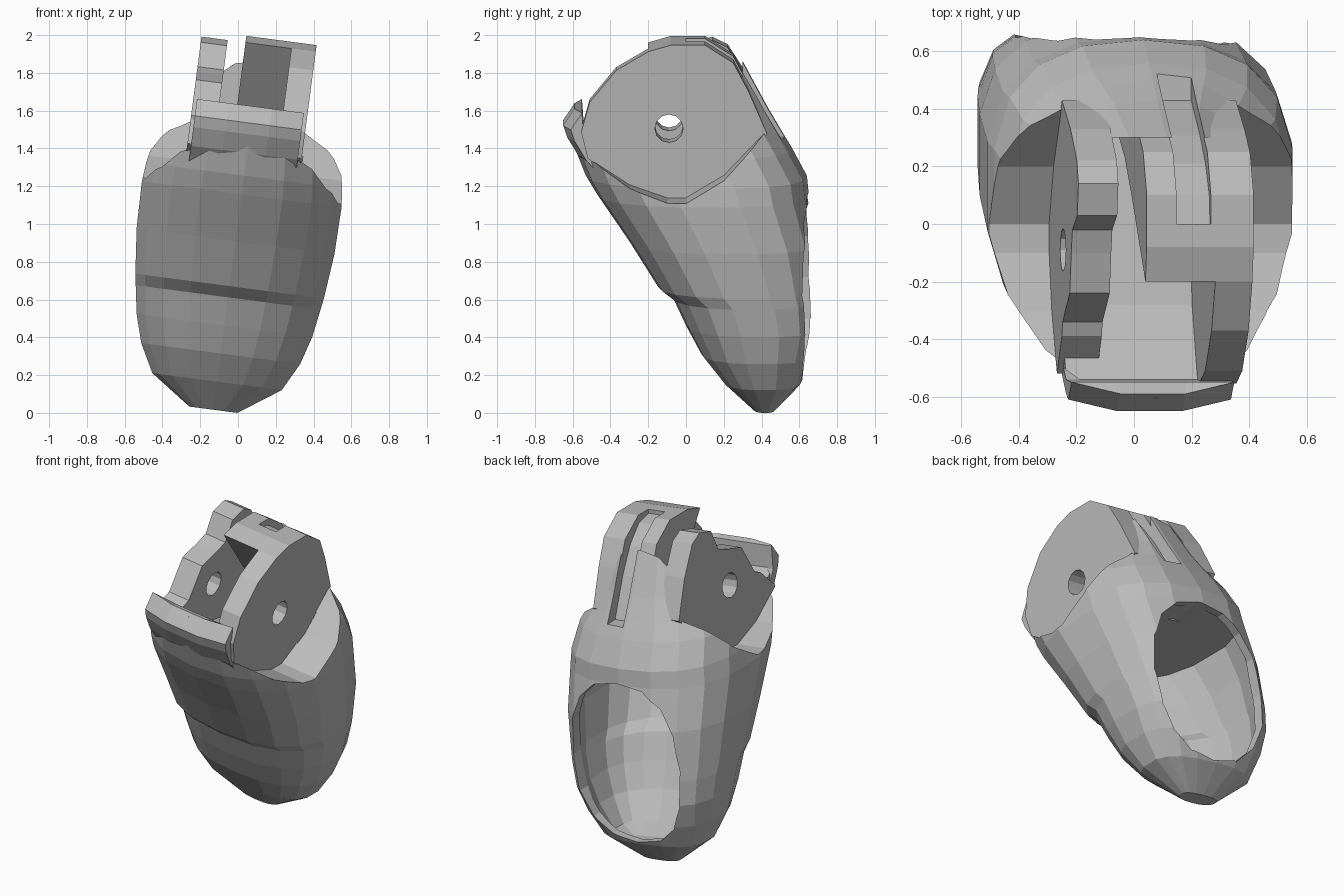
import bpy, bmesh, math
from mathutils import Matrix

cube = bpy.data.objects.get("Cube")
if cube:
    bpy.data.objects.remove(cube)

grey = bpy.data.materials.new("light grey plastic")
grey.use_nodes = True
COLOUR = (0.5, 0.5, 0.5, 1)
grey.diffuse_color = COLOUR
grey.node_tree.nodes["Principled BSDF"].inputs["Base Color"].default_value = COLOUR


def make(name, bm):
    bmesh.ops.recalc_face_normals(bm, faces=bm.faces)
    mesh = bpy.data.meshes.new(name)
    bm.to_mesh(mesh)
    bm.free()
    mesh.materials.append(grey)
    ob = bpy.data.objects.new(name, mesh)
    bpy.context.collection.objects.link(ob)
    return ob


def skin(name, loops):
    """Closed solid through matching loops of points."""
    bm = bmesh.new()
    rings = [[bm.verts.new(p) for p in loop] for loop in loops]
    n = len(rings[0])
    for a, b in zip(rings, rings[1:]):
        for i in range(n):
            j = (i + 1) % n
            bm.faces.new((a[i], a[j], b[j], b[i]))
    bm.faces.new(rings[0])
    bm.faces.new(rings[-1])
    return make(name, bm)


def slab(name, x0, x1, profile):
    """Side profile (y, z) extruded along x."""
    return skin(name, [[(x, y, z) for y, z in profile] for x in (x0, x1)])


def power(v, p):
    return math.copysign(abs(v) ** p, v)


def loft(name, sections, inset=0.0, sides=18):
    """Rings with a round front and a fuller, squarer back."""
    loops = []
    for z, y0, y1, w in sections:
        mid, depth = (y0 + y1) / 2, (y1 - y0) / 2 - inset
        loop = []
        for i in range(sides):
            t = 2 * math.pi * (i + 0.5) / sides
            c, s = math.cos(t), math.sin(t)
            py = 0.6 if s > 0 else 0.9
            loop.append((power(c, 0.85) * (w - inset), mid + power(s, py) * depth, z))
        loops.append(loop)
    return skin(name, loops)


def cut(ob, *cutters):
    """Subtract the cutters and drop them."""
    for c in cutters:
        mod = ob.modifiers.new("cut", 'BOOLEAN')
        mod.operation, mod.solver, mod.object = 'DIFFERENCE', 'EXACT', c
    bpy.context.view_layer.update()
    mesh = bpy.data.meshes.new_from_object(ob.evaluated_get(bpy.context.evaluated_depsgraph_get()))
    ob.modifiers.clear()
    ob.data = mesh
    for c in cutters:
        bpy.data.objects.remove(c)


def pin_hole():
    turn = [2 * math.pi * i / 12 for i in range(12)]
    return slab("cutter", -1, 1, [(-.09 + .075 * math.cos(t), 1.54 + .075 * math.sin(t)) for t in turn])


def back_opening():
    """Rounded oval prism running along y."""
    turn = [2 * math.pi * i / 16 for i in range(16)]
    return skin("cutter", [[(.02 + .39 * power(math.cos(t), .85), y, .66 + .5 * power(math.sin(t), .85))
                            for t in turn] for y in (.4, 1.2)])


def groove():
    """Channel down the back of the hook."""
    return slab("cutter", .02, .14, [(0, 2.2), (0, 1.96), (.1, 1.94), (.21, 1.84), (.31, 1.69),
                                     (.43, 1.46), (.7, 1.46), (.6, 2.2)])


# Fingertip shell: z, front y, back y, half width
SHELL = [(0, .36, .47, .13), (.15, .2, .61, .35), (.3, .08, .68, .43), (.45, 0, .73, .475),
         (.6, -.07, .73, .5), (.66, -.15, .73, .51), (.9, -.3, .71, .535), (1.15, -.47, .65, .54),
         (1.25, -.53, .64, .53), (1.4, -.59, .56, .5), (1.5, -.63, .5, .44), (1.62, -.6, .43, .37),
         (1.88, -.5, .29, .3)]
shell = loft("fingertip_shell", SHELL)

# Side pockets, the open middle between the lugs, and the open top
POCKET = [(-1, 1.45), (-.5, 1.37), (-.3, 1.24), (-.1, 1.17), (0, 1.17), (.2, 1.29),
          (.43, 1.53), (.28, 1.9), (.25, 2.3), (-1, 2.3)]
RECESS = [(-.55, 2.3), (-.55, 1.48), (-.28, 1.33), (.3, 1.22), (.3, 2.3)]
TOP = [(-1, 1.6), (.24, 1.6), (.24, 2.3), (-1, 2.3)]
cut(shell,
    slab("cutter", .285, 1, POCKET),
    slab("cutter", -1, -.3, POCKET),
    slab("cutter", -.31, .295, RECESS),
    slab("cutter", -1, 1, TOP),
    groove())

# Hollow inside and the oval opening at the back
cavity = [(.1, .33, .5, .25)] + SHELL[1:8]
cut(shell, loft("cutter", cavity, .05), back_opening())

# Front wall with a bowed lip on top
WALL = [(-.38, 1.2), (-.575, 1.37), (-.635, 1.47), (-.655, 1.53), (-.595, 1.62), (-.55, 1.61),
        (-.54, 1.47), (-.42, 1.27)]
skin("front_wall", [[(x, y + bow if y < -.56 else y, z) for y, z in WALL]
                    for x, bow in ((-.3, .045), (-.13, .005), (.1, .005), (.27, .045))])

# Hinge lugs
ARC = [(-.2, 1.95), (-.08, 1.985), (.1, 1.985), (.25, 1.89), (.33, 1.74), (.43, 1.51)]
BASE = [(.2, 1.27), (0, 1.15), (-.1, 1.15), (-.3, 1.22), (-.52, 1.38)]
left = slab("left_hinge_plate", .16, .29, [(-.555, 1.52), (-.51, 1.68), (-.37, 1.85)] + ARC + BASE)
cut(left, pin_hole())

# Overhanging hook beside the left plate, grooved along its back
hook = slab("hinge_hook", -.085, .165, ARC + [(.3, 1.25), (.23, 1.4), (.1, 1.58)])
cut(hook, groove())

right = slab("right_hinge_plate", -.32, -.18,
             [(-.39, 1.51), (-.34, 1.53), (-.24, 1.72), (-.1, 1.76), (-.02, 1.79),
              (.03, 1.92), (.14, 1.95), (.22, 1.91), (.33, 1.74), (.43, 1.51)] + BASE)
cut(right, pin_hole())

# Lean the whole part sideways and stand it on the ground
parts = [o for o in bpy.context.scene.objects if o.type == 'MESH' and grey.name in o.data.materials]
pivot = Matrix.Translation((0, 0, 1))
lean = pivot @ Matrix.Rotation(math.radians(7.5), 4, 'Y') @ pivot.inverted()
for o in parts:
    o.data.transform(lean)
low = min(v.co.z for o in parts for v in o.data.vertices)
for o in parts:
    o.data.transform(Matrix.Translation((0, 0, -low)))
